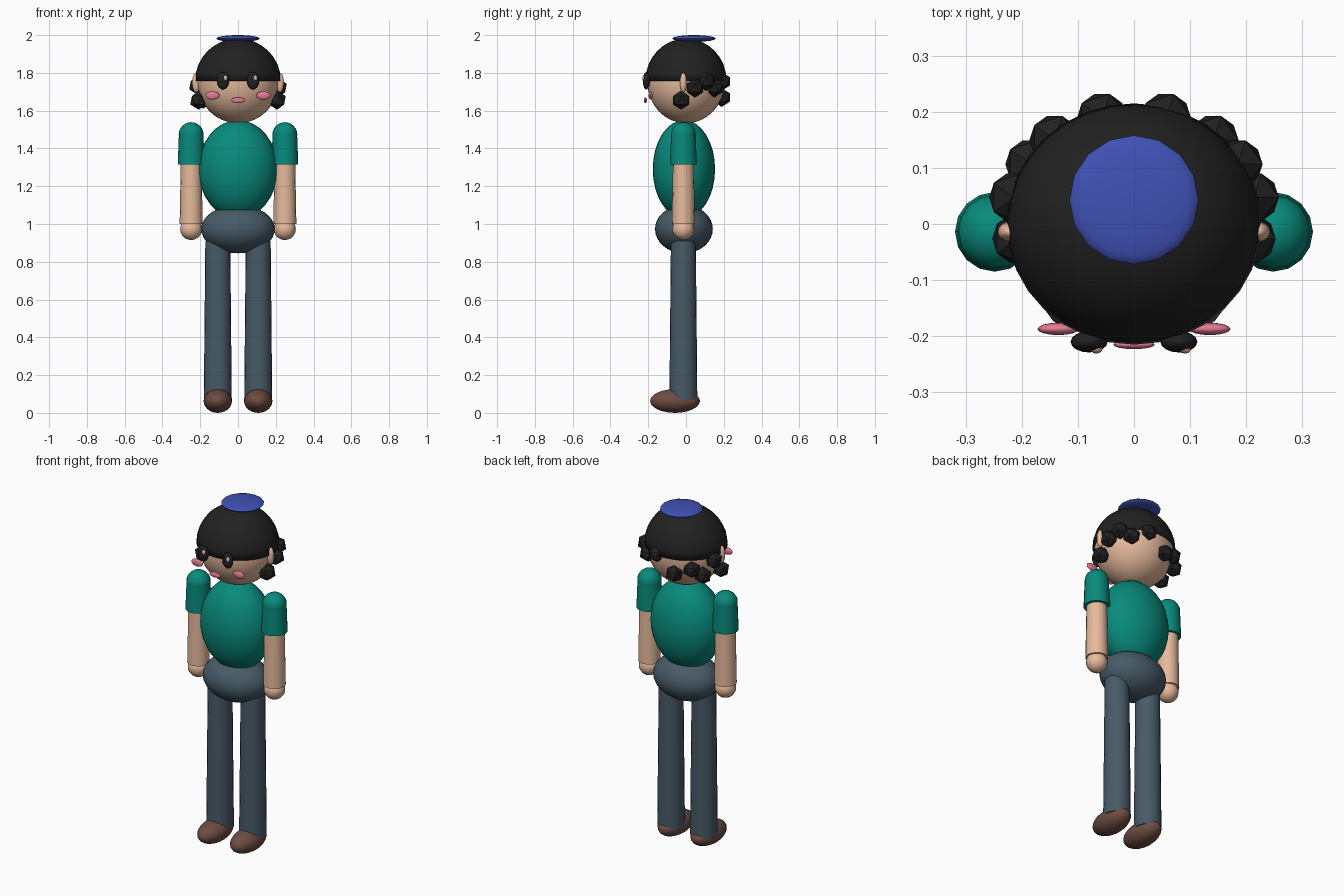
import bpy, math
from math import radians, cos, sin

if "Cube" in bpy.data.objects:
    bpy.data.objects.remove(bpy.data.objects["Cube"])


def material(name, rgb):
    m = bpy.data.materials.new(name)
    lin = [((c / 255 + 0.055) / 1.055) ** 2.4 if c > 10 else c / 255 / 12.92 for c in rgb]
    m.diffuse_color = (*lin, 1)
    m.use_nodes = True
    m.node_tree.nodes["Principled BSDF"].inputs["Base Color"].default_value = m.diffuse_color
    return m


SKIN = material("skin", (230, 186, 156))
HAIR = material("black_hair", (33, 33, 33))
SHIRT = material("teal_shirt", (8, 138, 123))
DENIM = material("slate_trousers", (71, 91, 103))
SHOE = material("brown_shoe", (109, 76, 65))
CAP = material("blue_cap", (63, 81, 181))
PINK = material("pink", (228, 122, 145))


def finish(name, mat, smooth=True):
    ob = bpy.context.object
    ob.name = name
    ob.data.materials.append(mat)
    if smooth:
        bpy.ops.object.shade_smooth_by_angle(angle=radians(40))
    return ob


def ellipsoid(name, mat, loc, size, seg=32, rings=16):
    bpy.ops.mesh.primitive_uv_sphere_add(segments=seg, ring_count=rings, location=loc)
    bpy.context.object.scale = size
    bpy.ops.object.transform_apply(location=False, rotation=False)
    return finish(name, mat)


def tube(name, mat, x, y, z0, z1, r0, r1, sides):
    bpy.ops.mesh.primitive_cone_add(vertices=sides, radius1=r0, radius2=r1,
                                    depth=z1 - z0, location=(x, y, (z0 + z1) / 2))
    return finish(name, mat)


# Body
Y = -0.014
ellipsoid("torso", SHIRT, (0, -0.011, 1.29), (0.21, 0.165, 0.26))
ellipsoid("pelvis", DENIM, (0, -0.011, 0.973), (0.195, 0.153, 0.128))

# Limbs on both sides
for side, s in (("left", -1), ("right", 1)):
    tube(side + "_leg", DENIM, s * 0.107, Y, 0.07, 0.91, 0.074, 0.066, 20)
    ellipsoid(side + "_shoe", SHOE, (s * 0.107, -0.058, 0.063), (0.075, 0.132, 0.063), 24, 12)
    tube(side + "_sleeve", SHIRT, s * 0.248, Y, 1.315, 1.475, 0.071, 0.065, 16)
    ellipsoid(side + "_shoulder", SHIRT, (s * 0.248, Y, 1.473), (0.066, 0.066, 0.066), 16, 12)
    tube(side + "_forearm", SKIN, s * 0.248, Y, 1.0, 1.33, 0.061, 0.055, 16)
    ellipsoid(side + "_hand", SKIN, (s * 0.248, Y, 0.973), (0.058, 0.058, 0.058), 16, 12)

    # Face details
    ellipsoid(side + "_ear", SKIN, (s * 0.222, Y, 1.748), (0.021, 0.018, 0.052), 16, 10)
    ellipsoid(side + "_cheek", PINK, (s * 0.135, -0.187, 1.68), (0.037, 0.011, 0.022), 16, 10)
    ellipsoid(side + "_eye", HAIR, (s * 0.08, -0.21, 1.758), (0.033, 0.019, 0.046), 16, 10)
    ellipsoid(side + "_eye_glint", SKIN, (s * 0.079 + 0.012, -0.222, 1.772),
              (0.011, 0.009, 0.015), 12, 8)

# Head and mouth
ellipsoid("head", SKIN, (0, 0, 1.753), (0.215, 0.205, 0.22))
ellipsoid("mouth", PINK, (0, -0.215, 1.655), (0.037, 0.008, 0.015), 16, 10)

# Hair dome: upper half of an ellipsoid
dome = ellipsoid("hair_dome", HAIR, (0, 0, 1.758), (0.227, 0.215, 0.224))
import bmesh
bm = bmesh.new()
bm.from_mesh(dome.data)
bmesh.ops.delete(bm, geom=[v for v in bm.verts if v.co.z < -0.001], context='VERTS')
bmesh.ops.holes_fill(bm, edges=[e for e in bm.edges if e.is_boundary])
bm.to_mesh(dome.data)
bm.free()

# Faceted curls around the back of the head
curls = ((-8, 1.655), (14, 1.72), (33, 1.755), (50, 1.72), (75, 1.755),
         (105, 1.67), (130, 1.70), (147, 1.66), (166, 1.735), (188, 1.655))
for i, (a, z) in enumerate(curls):
    r = 0.21 if z < 1.66 else 0.22
    bpy.ops.mesh.primitive_ico_sphere_add(
        subdivisions=1, radius=0.05,
        location=(r * cos(radians(a)), r * 0.89 * sin(radians(a)), z))
    finish("curl_%d" % (i + 1), HAIR, smooth=False)

# Flat round cap on the crown
ellipsoid("skullcap", CAP, (0, 0.043, 1.982), (0.115, 0.115, 0.018), 16, 12)
